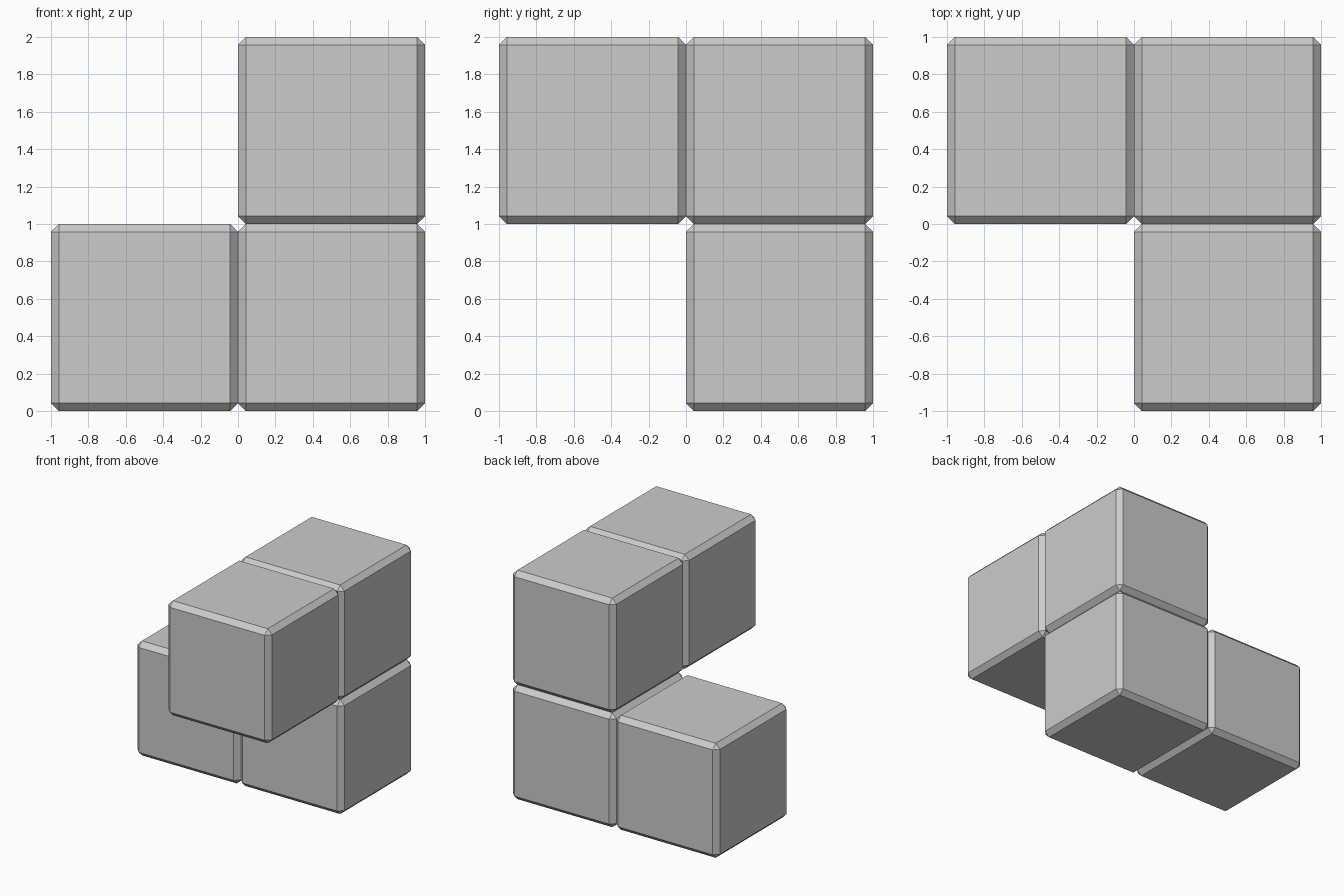
import bpy
import bmesh

if "Cube" in bpy.data.objects:
    bpy.data.objects.remove(bpy.data.objects["Cube"])

CHAMFER = 0.042


def chamfered_cube(name, centre):
    """Unit cube with flat single-segment chamfers on every edge."""
    mesh = bpy.data.meshes.new(name)
    bm = bmesh.new()
    bmesh.ops.create_cube(bm, size=1.0)
    bmesh.ops.bevel(bm, geom=bm.edges[:], offset=CHAMFER, offset_type='OFFSET',
                    segments=1, profile=0.5, affect='EDGES')
    bm.to_mesh(mesh)
    bm.free()
    obj = bpy.data.objects.new(name, mesh)
    obj.location = centre
    bpy.context.collection.objects.link(obj)
    return obj


# Four cubes forming a twisted 3D chain
cubes = {
    "lower_left_cube": (-0.5, 0.5, 0.5),
    "lower_corner_cube": (0.5, 0.5, 0.5),
    "upper_corner_cube": (0.5, 0.5, 1.5),
    "upper_front_cube": (0.5, -0.5, 1.5),
}
for name, centre in cubes.items():
    chamfered_cube(name, centre)
